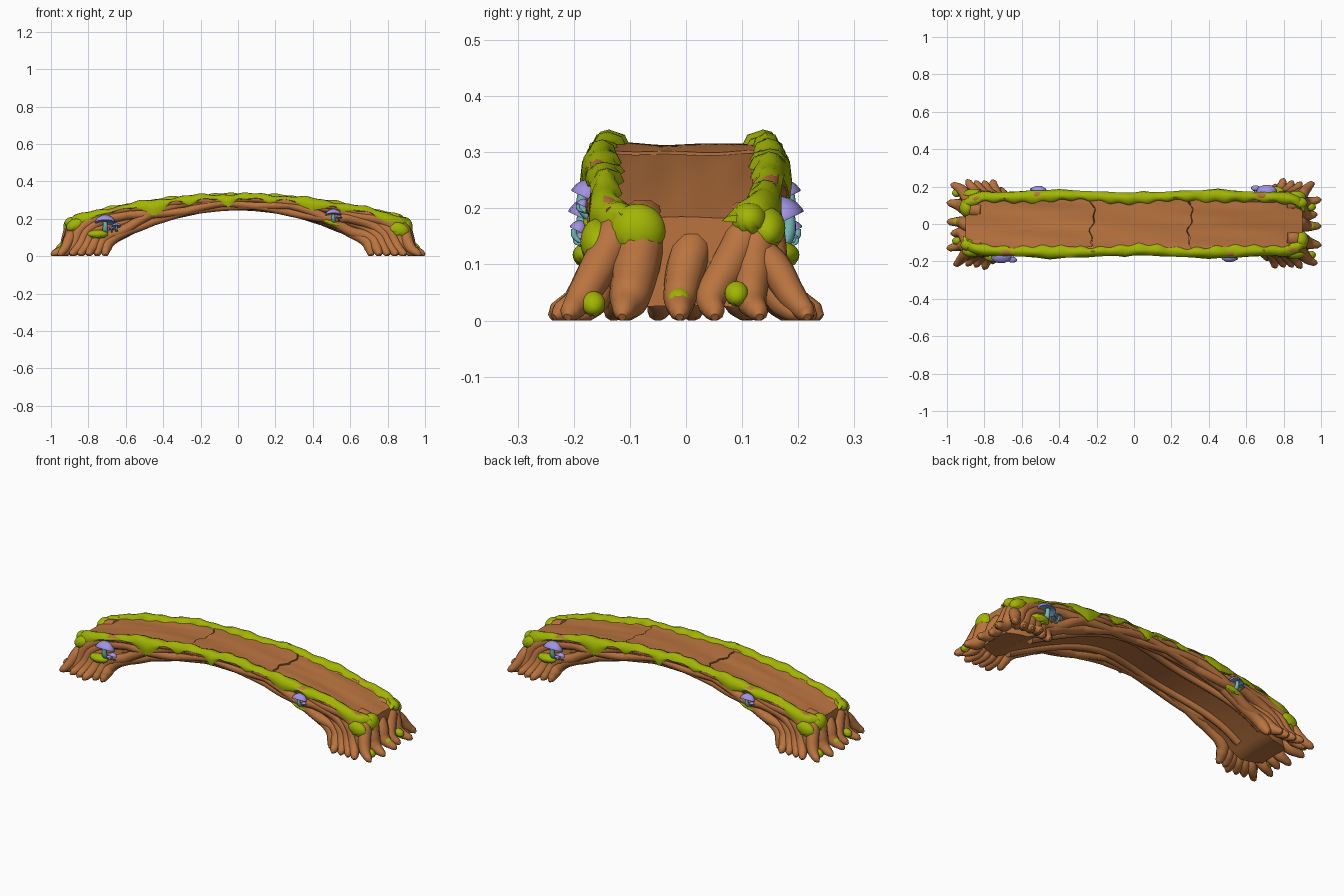
import bpy, bmesh, random
from math import sin, cos, pi, tau
from mathutils import Vector, Matrix

random.seed(4)
if "Cube" in bpy.data.objects:
    bpy.data.objects.remove(bpy.data.objects["Cube"])


def material(name, rgb):
    m = bpy.data.materials.new(name)
    m.use_nodes = True
    m.diffuse_color = (*rgb, 1)
    m.node_tree.nodes["Principled BSDF"].inputs["Base Color"].default_value = (*rgb, 1)
    return m


wood = material("bark brown", (0.49, 0.175, 0.05))
moss = material("moss green", (0.36, 0.46, 0.001))
purple = material("cap purple", (0.36, 0.29, 0.77))
blue = material("gill blue", (0.16, 0.32, 0.54))
teal = material("stem teal", (0.17, 0.49, 0.49))


def finish(ob, pair):
    """Smooth the part and, for paired parts, add the half-turn copy."""
    for o in bpy.context.selected_objects:
        o.select_set(False)
    ob.select_set(True)
    bpy.context.view_layer.objects.active = ob
    for v in ob.data.vertices:
        v.co.z = max(v.co.z, 0)
    bpy.ops.object.shade_smooth_by_angle(angle=0.9)
    if pair:
        twin = ob.copy()
        twin.name = ob.name + "_opposite"
        twin.rotation_euler.z = pi
        bpy.context.collection.objects.link(twin)


def from_bmesh(name, bm, mats, pair):
    bmesh.ops.recalc_face_normals(bm, faces=bm.faces)
    me = bpy.data.meshes.new(name)
    bm.to_mesh(me)
    bm.free()
    for m in mats:
        me.materials.append(m)
    ob = bpy.data.objects.new(name, me)
    bpy.context.collection.objects.link(ob)
    finish(ob, pair)


def loft(name, rings, mats, pair=True, rule=None):
    """Skin closed rings of points and cap both ends."""
    bm = bmesh.new()
    rows = [[bm.verts.new(p) for p in ring] for ring in rings]
    n = len(rows[0])
    for k, (a, b) in enumerate(zip(rows, rows[1:])):
        for i in range(n):
            f = bm.faces.new((a[i], a[(i + 1) % n], b[(i + 1) % n], b[i]))
            f.material_index = rule(k) if rule else 0
    bm.faces.new(rows[0][::-1])
    bm.faces.new(rows[-1])
    from_bmesh(name, bm, mats, pair)


def root(name, points):
    """Tapered round root through (x, y, z, radius) points."""
    cu = bpy.data.curves.new(name, "CURVE")
    cu.dimensions = "3D"
    cu.bevel_depth, cu.bevel_resolution, cu.resolution_u = 1, 3, 5
    cu.use_fill_caps = True
    sp = cu.splines.new("BEZIER")
    sp.bezier_points.add(len(points) - 1)
    for bp, (x, y, z, r) in zip(sp.bezier_points, points):
        bp.co, bp.radius = (x, y, z), r
        bp.handle_left_type = bp.handle_right_type = "AUTO"
    ob = bpy.data.objects.new(name, cu)
    bpy.context.collection.objects.link(ob)
    for o in bpy.context.selected_objects:
        o.select_set(False)
    ob.select_set(True)
    bpy.context.view_layer.objects.active = ob
    bpy.ops.object.convert(target="MESH")
    ob = bpy.context.object
    ob.data.materials.clear()
    ob.data.materials.append(wood)
    finish(ob, True)


def span(a, b, n):
    return [a + (b - a) * i / (n - 1) for i in range(n)]


# Arch profile: walking surface, underside, and side line in plan
def top(x): return 0.313 - 0.155 * x * x
def low(x): return max(0, 0.245 - 0.4 * x * x)
def edge(x): return 0.143 + 0.012 * sin(3.9 * x) ** 2 - 0.04 * max(0, (abs(x) - 0.78) / 0.14) ** 2
def half(x): return 0.138 - 0.04 * max(0, (abs(x) - 0.76) / 0.14) ** 2


# Solid core under the deck
core = []
for x in span(-0.9, 0.9, 49):
    b, t = max(0, low(x) + 0.024), top(x) - 0.022
    w = half(x) - 0.01
    core.append([(x, -w, b), (x, 0, b + 0.004), (x, w, b), (x, w, t), (x, -w, t)])
loft("arch_core", core, [wood], pair=False)

# Three bark planks meeting at jagged cracks
def jag(y): return 0.012 * sin(31 * y) + 0.007 * sin(83 * y + 1)

for name, a, b, lift in (("deck_left", -0.9, -0.224, 0), ("deck_middle", -0.22, 0.298, 0.005),
                         ("deck_right", 0.302, 0.9, 0)):
    rings = []
    for x in span(a, b, 24):
        ys = [half(x) * k for k in span(-1, 1, 25)]
        w = (x - a) / (b - a)
        ease = (1 - w) * (a > -0.9) + w * (b < 0.9)
        up = [(x + jag(y) * ease, y, top(x) + lift - 0.004 + 0.2 * y * y
               + 0.0015 * sin(9 * x + 40 * y)) for y in ys]
        rings.append(up + [(px, py, top(x) - 0.03) for px, py, _ in up[::-1]])
    loft(name, rings, [wood], pair=False)

# Twisting strands along each side, fanning into splayed feet at both ends
COUNT = 6
phases = [tau * i / COUNT + random.uniform(-0.2, 0.2) for i in range(COUNT)]

def height(i, x):
    return 0.5 + 0.5 * sin(phases[i] + (6.2 if i % 2 else -5.2) * x)

def strand(i, x):
    r = 0.021 + 0.018 * x * x
    lo, hi = low(x) + r - 0.002, top(x) - r + 0.004
    u = height(i, x)
    bulge = cos(phases[i] + (6.2 if i % 2 else -5.2) * x)
    return (x, -(edge(x) - 0.016 + 0.018 * bulge), lo + (hi - lo) * u, r)

def foot(i, s):
    order = sorted(range(COUNT), key=lambda j: height(j, 0.6 * s))
    k = order.index(i) / (COUNT - 1)
    splay = 0.05 * sin(pi * k) + 0.012 * (i % 3) - 0.01
    return [(s * (0.69 + 0.14 * k), -0.145, 0.075 + 0.085 * k, 0.031),
            (s * (0.705 + 0.185 * k), -0.16 - 0.4 * splay, 0.045, 0.03),
            (s * (0.71 + 0.22 * k), -0.18 - splay, 0.014, 0.019),
            (s * (0.71 + 0.23 * k), -0.192 - splay, 0.006, 0.007)]

for i in range(COUNT):
    root("side_root", foot(i, -1)[::-1] + [strand(i, x) for x in span(-0.6, 0.6, 17)] + foot(i, 1))

# Edge rail under the moss
root("edge_rail", [(x, -edge(x) - 0.002, top(x) - 0.009 + 0.004 * sin(17 * x), 0.02)
                   for x in span(-0.88, 0.88, 21)])

# Inner root wandering below the deck
root("under_root", [(x, -0.085 + 0.03 * sin(7 * x), low(x) + 0.024, 0.02)
                    for x in span(-0.72, 0.72, 19)])

# Roots spilling over the end: start side, foot side, tip reach, radius, start height
for y, foot_y, reach, r, z in ((-0.125, -0.185, 0.965, 0.034, 0.165), (-0.08, -0.1, 0.985, 0.044, 0.165),
                               (0.01, -0.01, 0.985, 0.036, 0.14), (0.105, 0.045, 0.965, 0.034, 0.17),
                               (0.125, 0.115, 0.985, 0.034, 0.16), (0.125, 0.19, 0.95, 0.03, 0.14)):
    m = (y + foot_y) / 2
    root("end_root", [(0.81, y * 0.95, z + 0.01, r), (0.878, y, z - 0.012, r),
                      (0.9, m, 0.095, r), (0.925, foot_y, 0.042, r * 0.85),
                      (reach, foot_y * 1.12, 0.014, 0.018), (reach + 0.013, foot_y * 1.14, 0.006, 0.007)])

# Moss blanket along the edge with pointed drips
drips = ((-0.84, 0.13, 0.03), (-0.45, 0.09, 0.065), (-0.26, 0.06, 0.02), (-0.05, 0.05, 0.055),
         (0.16, 0.06, 0.015), (0.4, 0.09, 0.045), (0.56, 0.05, 0.025), (0.82, 0.11, 0.05))
rings = []
for x in span(-0.915, 0.915, 150):
    taper = min(1, (0.93 - abs(x)) / 0.05)
    drop = sum(h * max(0, 1 - abs(x - c) / w) for c, w, h in drips)
    hang = 0.007 + 0.006 * sin(43 * x) + drop
    puff = (0.021 + 0.006 * sin(21 * x) + 0.003 * sin(57 * x)) * taper
    inner = 0.033 + 0.007 * sin(13 * x + 1) + 0.006 * sin(61 * x)
    e, t, out = edge(x), top(x), (0.021 + 0.15 * drop) * taper
    section = [(inner, -0.006), (inner * 0.75, puff * 0.65), (0.006, puff), (-0.01, puff * 0.85),
               (-out, 0.002), (-out - 0.004, -hang * 0.5), (-out, -hang), (-out + 0.012, -hang),
               (-0.002, -0.01)]
    rings.append([(x, -e + dy, t + dz) for dy, dz in section])
loft("moss_edge", rings, [moss])


def moss_pad(centre, size, tilt=0.0):
    """Squashed moss cushion with a ragged lower rim."""
    bm = bmesh.new()
    bmesh.ops.create_icosphere(bm, subdivisions=4, radius=1)
    for v in bm.verts:
        if v.co.z < 0:
            v.co.z *= 0.75 + 0.35 * abs(sin(5 * v.co.x + 6 * v.co.y))
    m = Matrix.Translation(centre) @ Matrix.Rotation(tilt, 4, "Y") @ Matrix.Diagonal((*size, 1))
    bmesh.ops.transform(bm, matrix=m, verts=bm.verts)
    from_bmesh("moss_pad", bm, [moss], True)


# Cushions on corners, sides and toes
moss_pad((0.893, -0.086, 0.158), (0.04, 0.05, 0.05))
moss_pad((0.885, 0.112, 0.178), (0.042, 0.032, 0.032))
moss_pad((0.86, -0.158, 0.14), (0.055, 0.03, 0.04), 0.3)
moss_pad((-0.75, -0.168, 0.117), (0.055, 0.034, 0.024))
moss_pad((0.5, -0.163, 0.178), (0.055, 0.02, 0.014), 0.3)
moss_pad((-0.87, -0.145, 0.165), (0.05, 0.032, 0.034), -0.4)
for y, z in ((-0.165, 0.03), (-0.108, 0.034), (-0.012, 0.036), (0.09, 0.048)):
    moss_pad((0.948, y, z), (0.026, 0.021, 0.02), 0.6)


def mushroom(x, y, z, r, lean=-0.45):
    """Bent stem with a tilted bell cap, narrower across the bridge; z is the rim height."""
    def ring(m, rad, h):
        return [m @ Vector((rad * cos(a), rad * sin(a), h)) for a in span(0, tau * 15 / 16, 16)]
    stem = [ring(Matrix.Translation((x, y - 0.008 + 0.03 * (1 - k) ** 3, z - r * 1.1 * (1 - k))),
                 r * (0.3 - 0.1 * k), 0) for k in span(0, 1.1, 6)]
    loft("mushroom_stem", stem, [teal])
    m = (Matrix.Translation((x, y, z)) @ Matrix.Rotation(lean, 4, "X")
         @ Matrix.Diagonal((r, r * 0.68, r * 0.95, 1)))
    profile = ((0.15, 0.16), (0.6, 0.08), (0.97, -0.04), (1, 0.04), (0.88, 0.34),
               (0.66, 0.58), (0.36, 0.76), (0.06, 0.82))
    loft("mushroom_cap", [ring(m, *p) for p in profile], [blue, purple],
         rule=lambda k: 0 if k < 2 else 1)


# Clusters on both flanks
mushroom(-0.71, -0.176, 0.18, 0.055)
mushroom(-0.65, -0.192, 0.16, 0.025)
mushroom(-0.675, -0.19, 0.145, 0.016)
mushroom(0.51, -0.178, 0.22, 0.043)
mushroom(0.54, -0.185, 0.205, 0.016)
